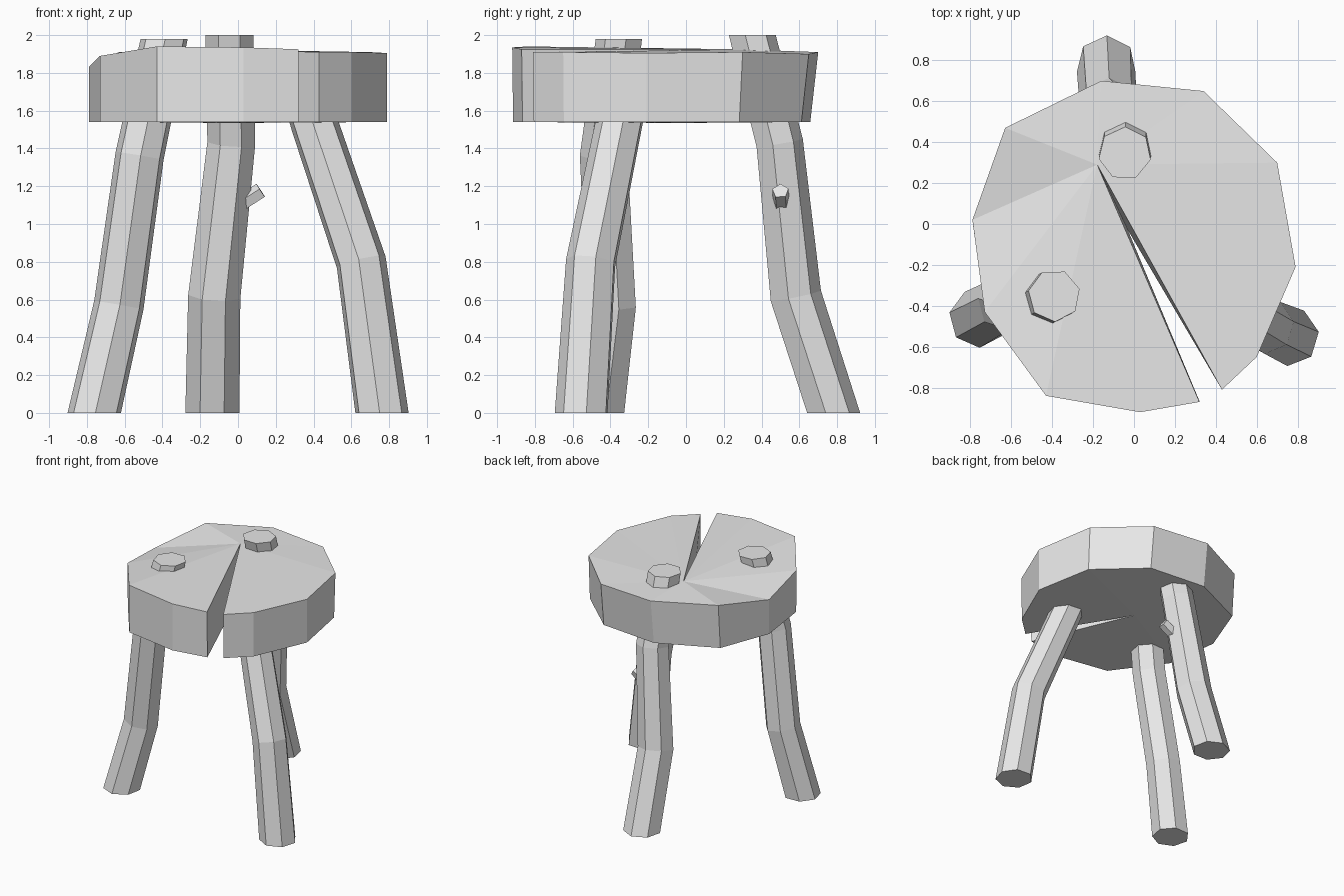
import bpy, bmesh, math
from mathutils import Vector

cube = bpy.data.objects.get("Cube")
if cube:
    bpy.data.objects.remove(cube, do_unlink=True)

grey = bpy.data.materials.new("plain_grey")
grey.use_nodes = True
grey.diffuse_color = (0.8, 0.8, 0.8, 1)
grey.node_tree.nodes["Principled BSDF"].inputs["Base Color"].default_value = (0.8, 0.8, 0.8, 1)


def finish(name, bm):
    """Turn a bmesh into a flat-shaded object."""
    bmesh.ops.recalc_face_normals(bm, faces=bm.faces)
    mesh = bpy.data.meshes.new(name)
    bm.to_mesh(mesh)
    bm.free()
    mesh.materials.append(grey)
    obj = bpy.data.objects.new(name, mesh)
    bpy.context.collection.objects.link(obj)
    return obj


def limb(name, path, radii, sides, phase, level_ends=True):
    """Faceted tube through the path points, mitred at each bend."""
    bm = bmesh.new()
    pts = [Vector(p) for p in path]
    rings = []
    for i, (p, r) in enumerate(zip(pts, radii)):
        before, after = pts[max(i - 1, 0)], pts[min(i + 1, len(pts) - 1)]
        normal = (after - before).normalized()
        if level_ends and i in (0, len(pts) - 1):
            normal = Vector((0, 0, 1))
        turn = Vector((0, 0, 1)).rotation_difference(normal)
        ring = []
        for k in range(sides):
            a = math.radians(phase) + math.tau * k / sides
            ring.append(bm.verts.new(p + turn @ Vector((r * math.cos(a), r * math.sin(a), 0))))
        rings.append(ring)
    for low, high in zip(rings, rings[1:]):
        for k in range(sides):
            n = (k + 1) % sides
            bm.faces.new((low[k], low[n], high[n], high[k]))
    bm.faces.new(rings[0])
    bm.faces.new(rings[-1])
    return finish(name, bm)


# Seat: uneven round slab split from the front edge to an off-centre point
rim = [(0.43, -0.81, 1.91), (0.60, -0.65, 1.91), (0.79, -0.21, 1.905),
       (0.70, 0.30, 1.91), (0.34, 0.65, 1.90), (-0.16, 0.70, 1.91),
       (-0.63, 0.47, 1.91), (-0.79, 0.02, 1.83), (-0.73, -0.43, 1.89),
       (-0.43, -0.84, 1.94), (0.03, -0.92, 1.935), (0.32, -0.87, 1.925)]
bm = bmesh.new()
top = [bm.verts.new(p) for p in rim]
bottom = [bm.verts.new((x, y * (0.94 if y > 0 else 0.995), 1.54)) for x, y, z in rim]
top_apex = bm.verts.new((-0.18, 0.29, 1.925))
bottom_apex = bm.verts.new((-0.03, -0.03, 1.535))
for i in range(len(rim) - 1):
    bm.faces.new((top[i], top[i + 1], top_apex))
    bm.faces.new((bottom[i], bottom[i + 1], bottom_apex))
    bm.faces.new((top[i], top[i + 1], bottom[i + 1], bottom[i]))
for end in (0, -1):
    bm.faces.new((top[end], top_apex, bottom_apex, bottom[end]))
finish("seat", bm)

# Bent legs; two of them pass through the seat and show as pegs
limb("left_leg", [(0.76, -0.55, 0), (0.65, -0.50, 0.80), (0.40, -0.35, 1.54), (0.34, -0.31, 1.72)],
     [0.145, 0.136, 0.128, 0.126], 7, 266)
limb("right_leg", [(-0.76, -0.46, 0), (-0.63, -0.39, 0.57), (-0.52, -0.43, 1.36), (-0.39, -0.35, 1.98)],
     [0.145, 0.136, 0.132, 0.128], 7, 272)
limb("back_leg", [(-0.135, 0.775, 0), (-0.125, 0.575, 0.62), (-0.035, 0.49, 1.43), (-0.045, 0.345, 2.0)],
     [0.147, 0.142, 0.13, 0.13], 7, 89)

# Cut twig on the back leg
limb("twig_stub", [(-0.01, 0.505, 1.09), (0.122, 0.5, 1.175)], [0.045, 0.045], 5, 180, False)
